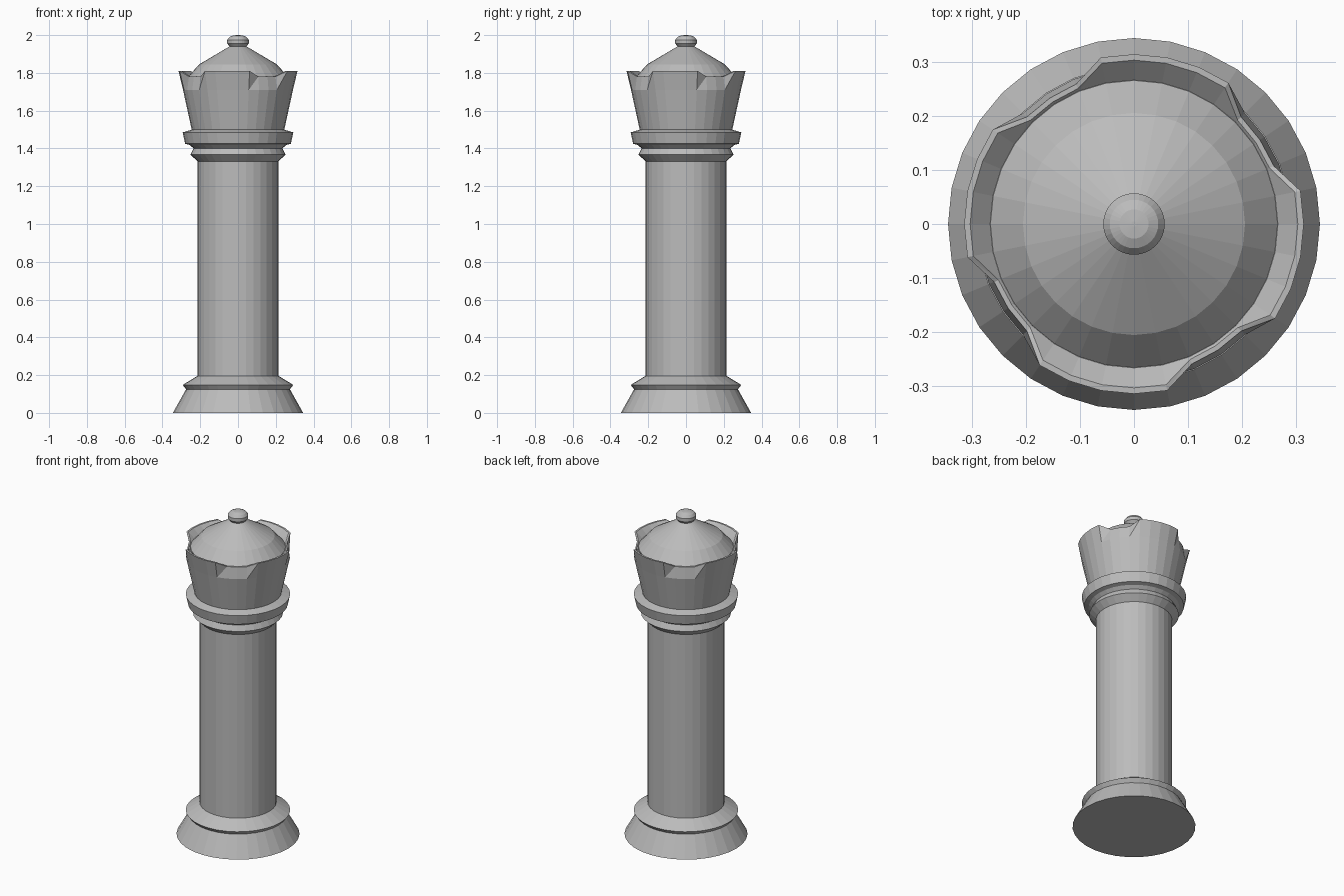
import bpy, bmesh
from math import sin, cos, tau

SIDES = 32

if "Cube" in bpy.data.objects:
    bpy.data.objects.remove(bpy.data.objects["Cube"])

grey = bpy.data.materials.new("stone_grey")
grey.use_nodes = True
colour = (0.5, 0.5, 0.5, 1)
grey.diffuse_color = colour
grey.node_tree.nodes["Principled BSDF"].inputs["Base Color"].default_value = colour


def lathe(name, profile):
    """Closed turned solid; profile(i) gives (radius, z) points for spoke i."""
    bm = bmesh.new()
    spokes = []
    for i in range(SIDES):
        a = tau * i / SIDES
        points = profile(i) if callable(profile) else profile
        spokes.append([bm.verts.new((r * cos(a), r * sin(a), z)) for r, z in points])
    for i, here in enumerate(spokes):
        after = spokes[(i + 1) % SIDES]
        for j in range(len(here) - 1):
            # Split each quad the same way so stepped rims twist consistently
            a, b, c, d = here[j], after[j], after[j + 1], here[j + 1]
            if callable(profile):
                bm.faces.new((a, b, c))
                bm.faces.new((a, c, d))
            else:
                bm.faces.new((a, b, c, d))
    bm.faces.new([s[0] for s in reversed(spokes)])
    bm.faces.new([s[-1] for s in spokes])
    bmesh.ops.recalc_face_normals(bm, faces=bm.faces)
    mesh = bpy.data.meshes.new(name)
    bm.to_mesh(mesh)
    bm.free()
    mesh.materials.append(grey)
    obj = bpy.data.objects.new(name, mesh)
    bpy.context.collection.objects.link(obj)
    return obj


def crown_spoke(i):
    """Four raised points, each five spokes wide, with low notches between."""
    raised = (i + 3) % 8 < 5
    lip = [(0.315, 1.81), (0.304, 1.81)] if raised else [(0.281, 1.78), (0.272, 1.78)]
    return [(0.243, 1.49), (0.291, 1.71)] + lip + [(0.267, 1.775)]


# Flared foot with an overhanging rim
lathe("base", [(0.345, 0), (0.275, 0.125), (0.293, 0.148), (0.213, 0.197)])

# Straight shaft
lathe("column", [(0.215, 0.19), (0.215, 1.335)])

# Double collar below the crown
lathe("lower_collar", [(0.213, 1.33), (0.252, 1.368), (0.235, 1.402)])
lathe("upper_collar", [(0.235, 1.40), (0.255, 1.418), (0.28, 1.425),
                       (0.293, 1.485), (0.243, 1.5)])

# Notched crown and the dome inside it
lathe("crown", crown_spoke)
lathe("dome", [(0.267, 1.77), (0.266, 1.778), (0.206, 1.845), (0.045, 1.94)])

# Small knob on top
lathe("finial", [(0.04, 1.935), (0.057, 1.955), (0.057, 1.975),
                 (0.045, 1.99), (0.027, 1.998), (0.005, 2.0)])
